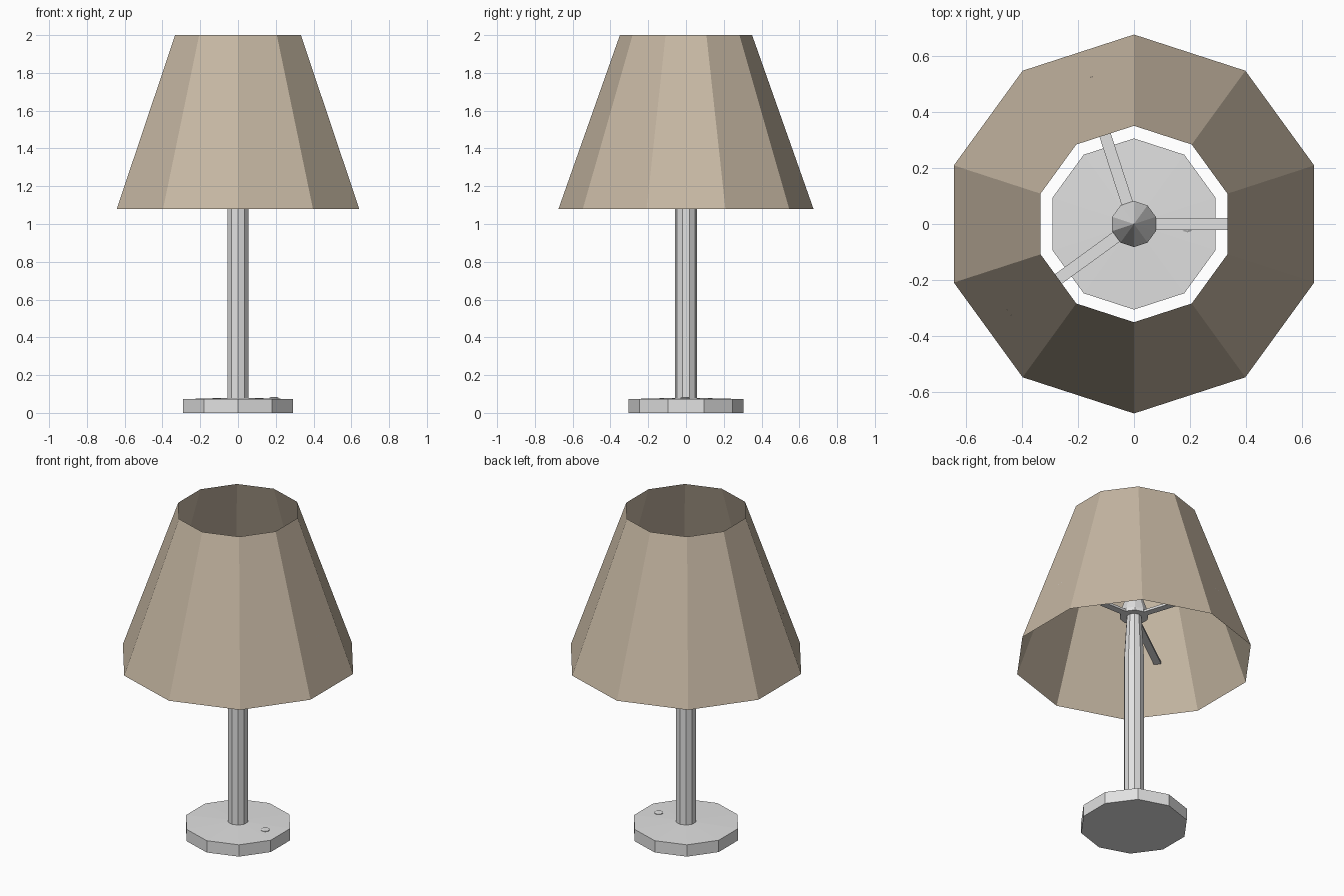
import bpy
import bmesh
from math import sin, cos, pi, radians

SIDES = 10

old = bpy.data.objects.get("Cube")
if old:
    bpy.data.objects.remove(old)


def material(name, rgb):
    mat = bpy.data.materials.new(name)
    mat.use_nodes = True
    mat.diffuse_color = (*rgb, 1)
    mat.node_tree.nodes["Principled BSDF"].inputs["Base Color"].default_value = (*rgb, 1)
    return mat


fabric = material("tan_fabric", (0.57, 0.48, 0.37))
metal = material("light_grey_metal", (0.75, 0.75, 0.75))


def finish(bm, name, mat):
    mesh = bpy.data.meshes.new(name)
    bm.to_mesh(mesh)
    bm.free()
    mesh.materials.append(mat)
    obj = bpy.data.objects.new(name, mesh)
    bpy.context.collection.objects.link(obj)
    return obj


def lathe(name, profile, mat, center=(0, 0), capped=True):
    """Turn (radius, z) points, listed bottom to top, into a flat-sided solid."""
    bm = bmesh.new()
    rings = []
    for r, z in profile:
        angles = [pi / 2 + 2 * pi * i / SIDES for i in range(SIDES)]
        rings.append([bm.verts.new((center[0] + r * cos(a), center[1] + r * sin(a), z))
                      for a in angles])
    for low, high in zip(rings, rings[1:]):
        for i in range(SIDES):
            j = (i + 1) % SIDES
            bm.faces.new((low[i], low[j], high[j], high[i]))
    if capped:
        bm.faces.new(rings[0][::-1])
        bm.faces.new(rings[-1])
    return finish(bm, name, mat)


# Foot, with a barely raised top, and its switch button
lathe("base", [(0.305, 0), (0.305, 0.073), (0.05, 0.08)], metal)
lathe("switch_button", [(0.025, 0.07), (0.025, 0.08), (0.018, 0.084)], metal, (0.19, -0.005))

# Stem, narrowing inside the shade, and the pointed cap on top of it
lathe("stem", [(0.058, 0.07), (0.058, 1.08), (0.042, 1.36)], metal)
lathe("stem_cap", [(0.082, 1.355), (0.082, 1.375), (0.001, 1.61)], metal)

# Open shade
lathe("lamp_shade", [(0.675, 1.08), (0.35, 2.0)], fabric, capped=False)

# Three flat arms that carry the shade
for n, angle in enumerate((0, 108, 216)):
    bm = bmesh.new()
    bmesh.ops.create_cube(bm, size=1)
    bmesh.ops.scale(bm, vec=(0.5, 0.042, 0.014), verts=bm.verts)
    bmesh.ops.translate(bm, vec=(0.295, 0, 1.362), verts=bm.verts)
    arm = finish(bm, f"shade_arm_{n + 1}", metal)
    arm.rotation_euler.z = radians(angle)
